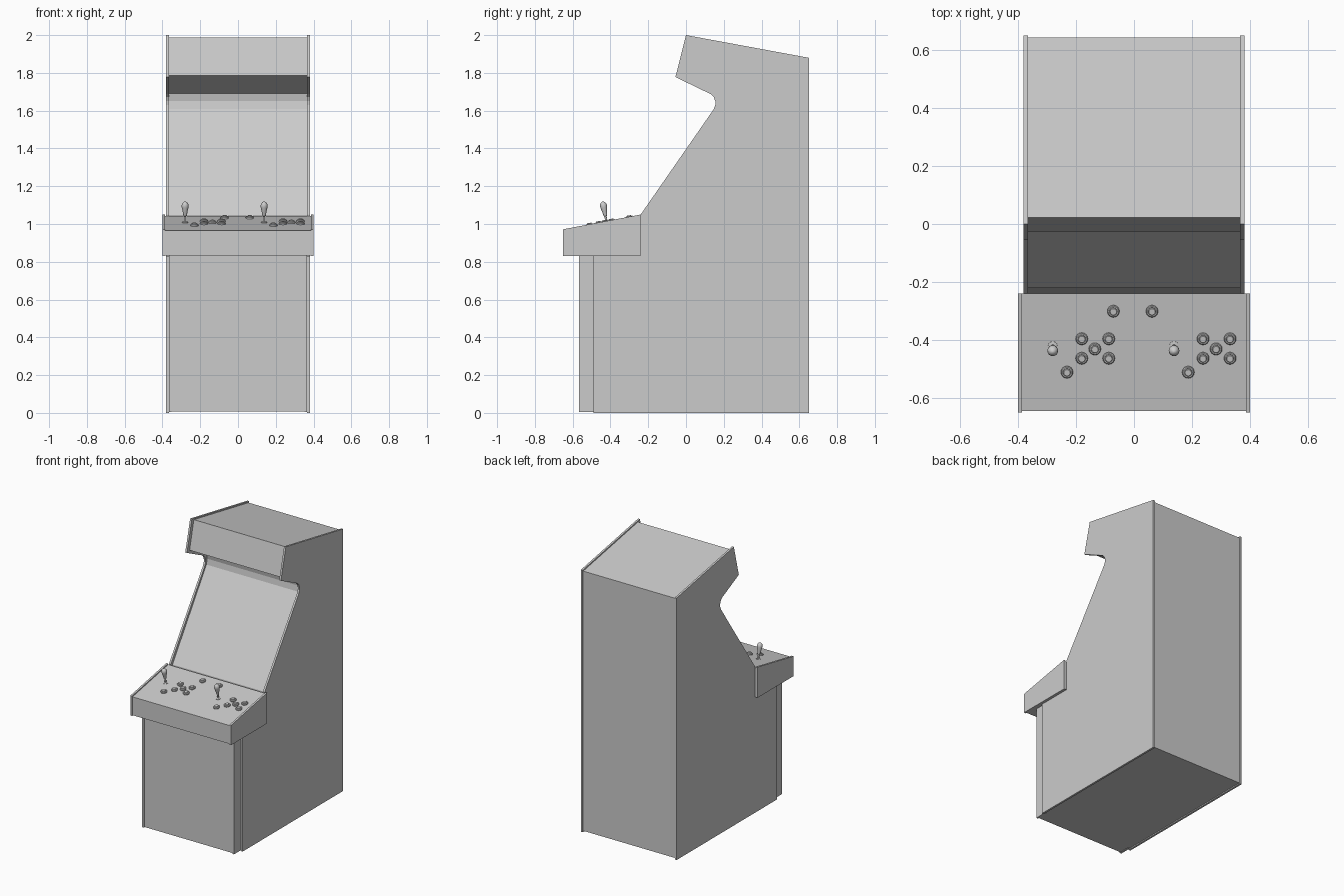
import bpy, bmesh, math
from mathutils import Matrix, Vector

if "Cube" in bpy.data.objects:
    bpy.data.objects.remove(bpy.data.objects["Cube"])

grey = bpy.data.materials.new("cabinet grey")
grey.diffuse_color = (0.6, 0.6, 0.6, 1)
grey.use_nodes = True
grey.node_tree.nodes["Principled BSDF"].inputs["Base Color"].default_value = grey.diffuse_color


def finish(name, bm, smooth=False):
    bmesh.ops.recalc_face_normals(bm, faces=bm.faces[:])
    me = bpy.data.meshes.new(name)
    bm.to_mesh(me)
    bm.free()
    me.materials.append(grey)
    ob = bpy.data.objects.new(name, me)
    bpy.context.collection.objects.link(ob)
    if smooth:
        bpy.ops.object.select_all(action='DESELECT')
        ob.select_set(True)
        bpy.context.view_layer.objects.active = ob
        bpy.ops.object.shade_smooth_by_angle(angle=math.radians(35))
    return ob


def extrude_profile(name, pts, x0, x1):
    """Closed (y, z) outline extruded along x."""
    bm = bmesh.new()
    face = bm.faces.new([bm.verts.new((x0, y, z)) for y, z in pts])
    ext = bmesh.ops.extrude_face_region(bm, geom=[face])
    verts = [g for g in ext['geom'] if isinstance(g, bmesh.types.BMVert)]
    bmesh.ops.translate(bm, vec=(x1 - x0, 0, 0), verts=verts)
    return finish(name, bm)


def pair(name, pts, x0, x1):
    """The same plate on the right and the left."""
    extrude_profile("right_" + name, pts, x0, x1)
    extrude_profile("left_" + name, pts, -x1, -x0)


def lathe(name, profile, loc, segs=16):
    """(radius, height) profile turned about the control board's normal."""
    bm = bmesh.new()
    rings = []
    for r, h in profile:
        rings.append([bm.verts.new((r * math.cos(2 * math.pi * i / segs),
                                    r * math.sin(2 * math.pi * i / segs), h))
                      for i in range(segs)])
    for a, b in zip(rings, rings[1:]):
        for i in range(segs):
            j = (i + 1) % segs
            bm.faces.new((a[i], a[j], b[j], b[i]))
    bm.faces.new(rings[0])
    bm.faces.new(rings[-1])
    bm.transform(Matrix.Translation(loc) @ Matrix.Rotation(SLOPE, 4, 'X'))
    return finish(name, bm, True)


# Cabinet side panels
side = [(0.65, 0), (0.65, 1.88), (0, 2.0), (-0.056, 1.778), (0.13, 1.688),
        (0.147, 1.672), (0.155, 1.65), (0.155, 1.63), (0.145, 1.605),
        (-0.24, 1.05), (-0.24, 0.83), (-0.49, 0.83), (-0.49, 0)]
pair("side_panel", side, 0.366, 0.38)

# Body between the panels, set slightly inside their outline
body = [(0.643, 0.008), (0.643, 1.872), (0.022, 1.987), (-0.026, 1.786),
        (0.165, 1.69), (0.172, 1.65), (0.165, 1.61), (-0.22, 1.04),
        (-0.24, 0.84), (-0.485, 0.84), (-0.485, 0.008)]
extrude_profile("cabinet_body", body, -0.366, 0.366)

# Lower front door box with narrow edge strips
extrude_profile("front_door", [(-0.56, 0.008), (-0.56, 0.835),
                               (-0.48, 0.835), (-0.48, 0.008)], -0.352, 0.352)
pair("door_edge", [(-0.566, 0.005), (-0.566, 0.835),
                   (-0.48, 0.835), (-0.48, 0.005)], 0.352, 0.365)

# Control panel: two cheek plates and a slightly sunken board
pair("control_cheek", [(-0.65, 0.83), (-0.65, 0.972), (-0.24, 1.05),
                       (-0.24, 0.83)], 0.386, 0.4)
DROP = 0.008
extrude_profile("control_board", [(-0.645, 0.833), (-0.645, 0.973 - DROP),
                                  (-0.24, 1.05 - DROP), (-0.24, 0.833)],
                -0.386, 0.386)
SLOPE = math.atan2(0.077, 0.405)


def on_board(x, y):
    return Vector((x, y, 1.05 - DROP + (y + 0.24) * math.tan(SLOPE)))


# Buttons: rim ring with a raised plunger
button = [(0.021, -0.003), (0.021, 0.007), (0.018, 0.010), (0.014, 0.010),
          (0.013, 0.007), (0.013, 0.013), (0.011, 0.015)]
layout = [(-0.18, -0.395), (-0.087, -0.395), (-0.135, -0.43),
          (-0.18, -0.462), (-0.087, -0.462), (-0.231, -0.51)]
for x in (-0.071, 0.062):
    lathe("start_button", button, on_board(x, -0.3))

# Bat-top joysticks
stick = [(0.016, -0.003), (0.016, 0.003), (0.006, 0.005), (0.006, 0.034),
         (0.009, 0.036), (0.013, 0.06), (0.018, 0.082), (0.0185, 0.092),
         (0.016, 0.102), (0.009, 0.11), (0.002, 0.113)]
for player, dx in (("left", 0.0), ("right", 0.418)):
    for x, y in layout:
        lathe(player + "_button", button, on_board(x + dx, y))
    lathe(player + "_joystick", stick, on_board(-0.28 + dx, -0.42))
